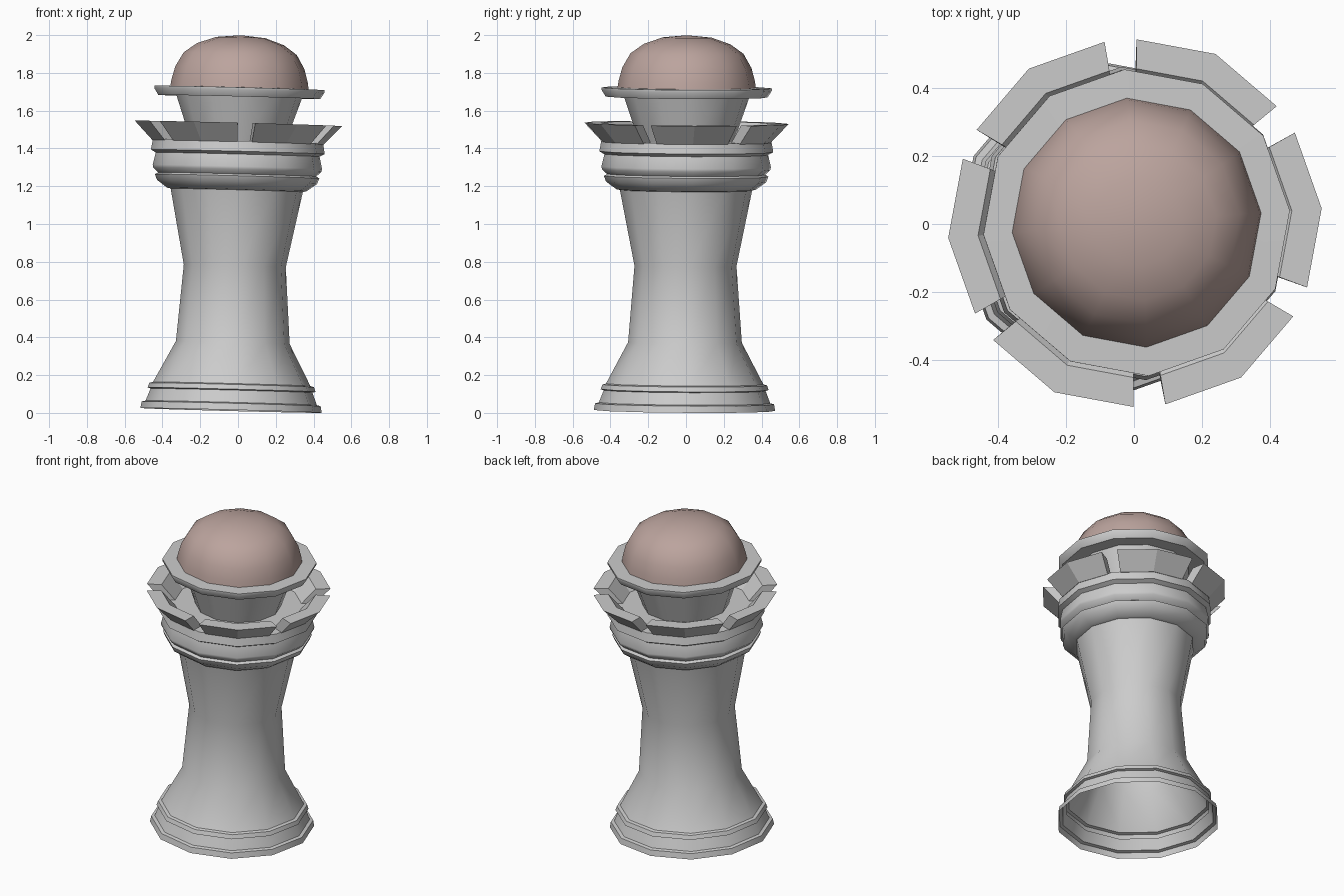
import bpy, bmesh
from math import sin, cos, radians
from mathutils import Matrix

if "Cube" in bpy.data.objects:
    bpy.data.objects.remove(bpy.data.objects["Cube"])

SIDES = 12
PHASE = 4.5
# The whole tower leans very slightly
LEAN = (Matrix.Translation((-0.037, -0.008, 0.013))
        @ Matrix.Rotation(radians(1.5), 4, 'Y')
        @ Matrix.Rotation(radians(-0.4), 4, 'X'))


def polar(r, z, deg):
    a = radians(deg)
    return (r * cos(a), r * sin(a), z)


def finish(bm, name, smooth_angle=None, color=None):
    bmesh.ops.recalc_face_normals(bm, faces=bm.faces)
    bmesh.ops.transform(bm, matrix=LEAN, verts=bm.verts)
    me = bpy.data.meshes.new(name)
    bm.to_mesh(me)
    bm.free()
    ob = bpy.data.objects.new(name, me)
    bpy.context.collection.objects.link(ob)
    if smooth_angle:
        bpy.ops.object.select_all(action='DESELECT')
        ob.select_set(True)
        bpy.context.view_layer.objects.active = ob
        bpy.ops.object.shade_smooth_by_angle(angle=radians(smooth_angle))
    if color:
        mat = bpy.data.materials.new(name + "_paint")
        mat.diffuse_color = color
        mat.use_nodes = True
        mat.node_tree.nodes["Principled BSDF"].inputs["Base Color"].default_value = mat.diffuse_color
        me.materials.append(mat)
    return ob


def lathe(name, profile, **kw):
    """Revolve (radius, height) pairs as a 12-sided shell."""
    bm = bmesh.new()
    rings = []
    for r, z in profile:
        if r == 0:
            rings.append([bm.verts.new((0, 0, z))] * SIDES)
        else:
            rings.append([bm.verts.new(polar(r, z, PHASE + 360 / SIDES * i))
                          for i in range(SIDES)])
    for a, b in zip(rings, rings[1:]):
        for i in range(SIDES):
            j = (i + 1) % SIDES
            quad = list(dict.fromkeys((a[i], a[j], b[j], b[i])))
            bm.faces.new(quad)
    return finish(bm, name, **kw)


# Base with two lips, and waisted shaft (open underneath)
lathe("tower_shaft", [
    (0.482, 0.0), (0.475, 0.035), (0.455, 0.04), (0.43, 0.105), (0.446, 0.11),
    (0.437, 0.135), (0.418, 0.14), (0.302, 0.36), (0.271, 0.765), (0.352, 1.17)],
    smooth_angle=38)

# Flared collar with mouldings and the walkway floor
lathe("collar", [
    (0.345, 1.165), (0.37, 1.17), (0.425, 1.21), (0.437, 1.24), (0.42, 1.25),
    (0.447, 1.275), (0.45, 1.29), (0.435, 1.355), (0.462, 1.37),
    (0.452, 1.425), (0.25, 1.425)],
    smooth_angle=38)

# Turret neck and its flange
lathe("turret_neck", [(0.25, 1.42), (0.335, 1.665)], smooth_angle=38)
lathe("turret_flange", [
    (0.33, 1.665), (0.43, 1.66), (0.452, 1.695), (0.452, 1.708), (0.355, 1.71)],
    smooth_angle=38)

# Coloured dome
lathe("dome", [
    (0.368, 1.705), (0.362, 1.745), (0.343, 1.815), (0.30, 1.89),
    (0.23, 1.94), (0.13, 1.975), (0, 1.987)],
    smooth_angle=50, color=(0.5, 0.37, 0.34, 1))

# Six outward-leaning battlements, each bent at its middle
bm = bmesh.new()
section = [(0.455, 1.42), (0.551, 1.52), (0.463, 1.52), (0.375, 1.42)]
for k in range(6):
    cols = []
    for off in (-25, 0, 25):
        f = cos(radians(15)) / cos(radians(15 - abs(off)))
        cols.append([bm.verts.new(polar(r * f, z, PHASE + 60 * k + off))
                     for r, z in section])
    for a, b in zip(cols, cols[1:]):
        for i in range(4):
            j = (i + 1) % 4
            bm.faces.new((a[i], a[j], b[j], b[i]))
    bm.faces.new(cols[0])
    bm.faces.new(cols[2][::-1])
finish(bm, "battlements")
